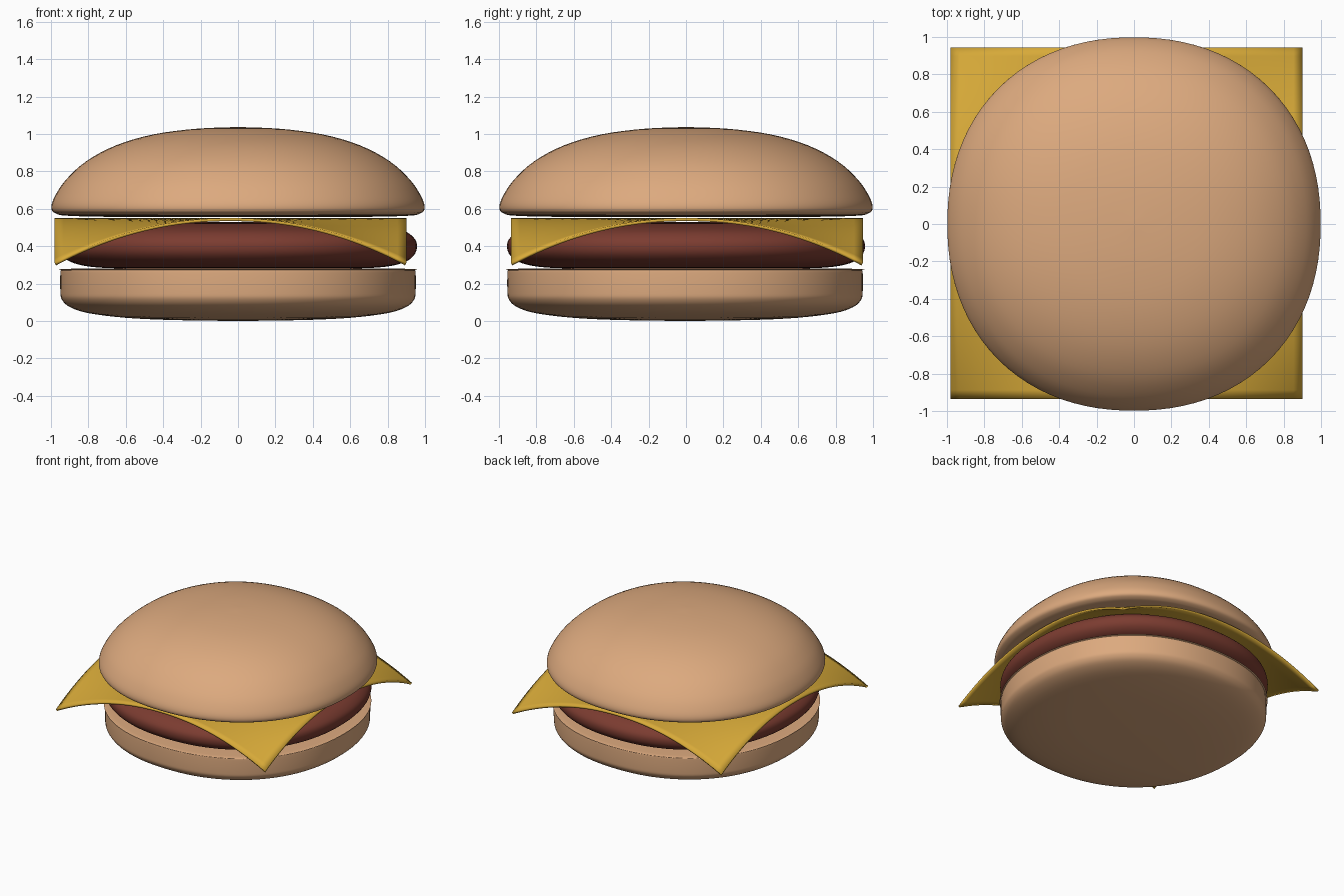
import bpy, bmesh
from math import sin, cos, pi

if "Cube" in bpy.data.objects:
    bpy.data.objects.remove(bpy.data.objects["Cube"])

SEG = 96
SQUARENESS = 2.175   # slightly squared-off round, like a subdivided cube


def material(name, rgb):
    m = bpy.data.materials.new(name)
    m.diffuse_color = (*rgb, 1)
    m.use_nodes = True
    m.node_tree.nodes["Principled BSDF"].inputs["Base Color"].default_value = m.diffuse_color
    return m


def finish(name, bm, mat):
    bmesh.ops.remove_doubles(bm, verts=bm.verts, dist=1e-5)
    bmesh.ops.recalc_face_normals(bm, faces=bm.faces)
    me = bpy.data.meshes.new(name)
    bm.to_mesh(me)
    bm.free()
    ob = bpy.data.objects.new(name, me)
    bpy.context.collection.objects.link(ob)
    me.materials.append(mat)
    bpy.ops.object.select_all(action='DESELECT')
    ob.select_set(True)
    bpy.context.view_layer.objects.active = ob
    bpy.ops.object.shade_smooth_by_angle(angle=0.7)
    return ob


def smooth_profile(pts, n=4):
    """Catmull-Rom curve through the profile points."""
    out = []
    for i in range(len(pts) - 1):
        p = [pts[max(i - 1, 0)], pts[i], pts[i + 1], pts[min(i + 2, len(pts) - 1)]]
        for k in range(n):
            t = k / n
            out.append([0.5 * (2 * b + (c - a) * t + (2 * a - 5 * b + 4 * c - d) * t * t
                               + (3 * b - a - 3 * c + d) * t ** 3) for a, b, c, d in zip(*p)])
    return out + [pts[-1]]


def squircle_loft(name, pts, mat, cy=0.0):
    bm = bmesh.new()
    rings = []
    for r, z in smooth_profile(pts):
        r = max(r, 0)
        ring = []
        for i in range(SEG):
            c, s = cos(2 * pi * i / SEG), sin(2 * pi * i / SEG)
            k = r * (abs(c) ** SQUARENESS + abs(s) ** SQUARENESS) ** (-1 / SQUARENESS)
            ring.append(bm.verts.new((k * c, k * s + cy, z)))
        rings.append(ring)
    for a, b in zip(rings, rings[1:]):
        for i in range(SEG):
            j = (i + 1) % SEG
            bm.faces.new((a[i], a[j], b[j], b[i]))
    return finish(name, bm, mat)


bun = material("bun", (0.72, 0.40, 0.21))
meat = material("meat", (0.20, 0.045, 0.03))
yellow = material("cheese", (0.68, 0.40, 0.04))

# Buns and patty
squircle_loft("bottom_bun", [(0, 0), (0.35, 0.005), (0.6, 0.017), (0.8, 0.042), (0.9, 0.075),
                             (0.942, 0.115), (0.95, 0.16), (0.95, 0.255), (0.945, 0.272),
                             (0.92, 0.279), (0.5, 0.28), (0, 0.28)], bun, -0.005)
squircle_loft("patty", [(0, 0.28), (0.5, 0.28), (0.75, 0.286), (0.88, 0.31), (0.94, 0.35),
                        (0.957, 0.4), (0.94, 0.445), (0.88, 0.485), (0.75, 0.512),
                        (0.5, 0.526), (0, 0.53)], meat)
squircle_loft("top_bun", [(0, 0.555), (0.6, 0.556), (0.9, 0.562), (0.975, 0.575), (0.998, 0.605),
                          (0.98, 0.665), (0.92, 0.755), (0.81, 0.855), (0.65, 0.94),
                          (0.45, 0.998), (0.22, 1.028), (0, 1.037)], bun)

# Cheese slice with drooping corners
bm = bmesh.new()
bmesh.ops.create_grid(bm, x_segments=40, y_segments=40, size=1)
for v in bm.verts:
    u, w = v.co.x, v.co.y
    v.co = (-0.04 + 0.94 * u, 0.005 + 0.94 * w, 0.55 - 0.24 * abs(u * w) ** 2.1)
cheese = finish("cheese_slice", bm, yellow)
solid = cheese.modifiers.new("thickness", 'SOLIDIFY')
solid.thickness = 0.016
solid.offset = -1 if cheese.data.polygons[0].normal.z > 0 else 1
